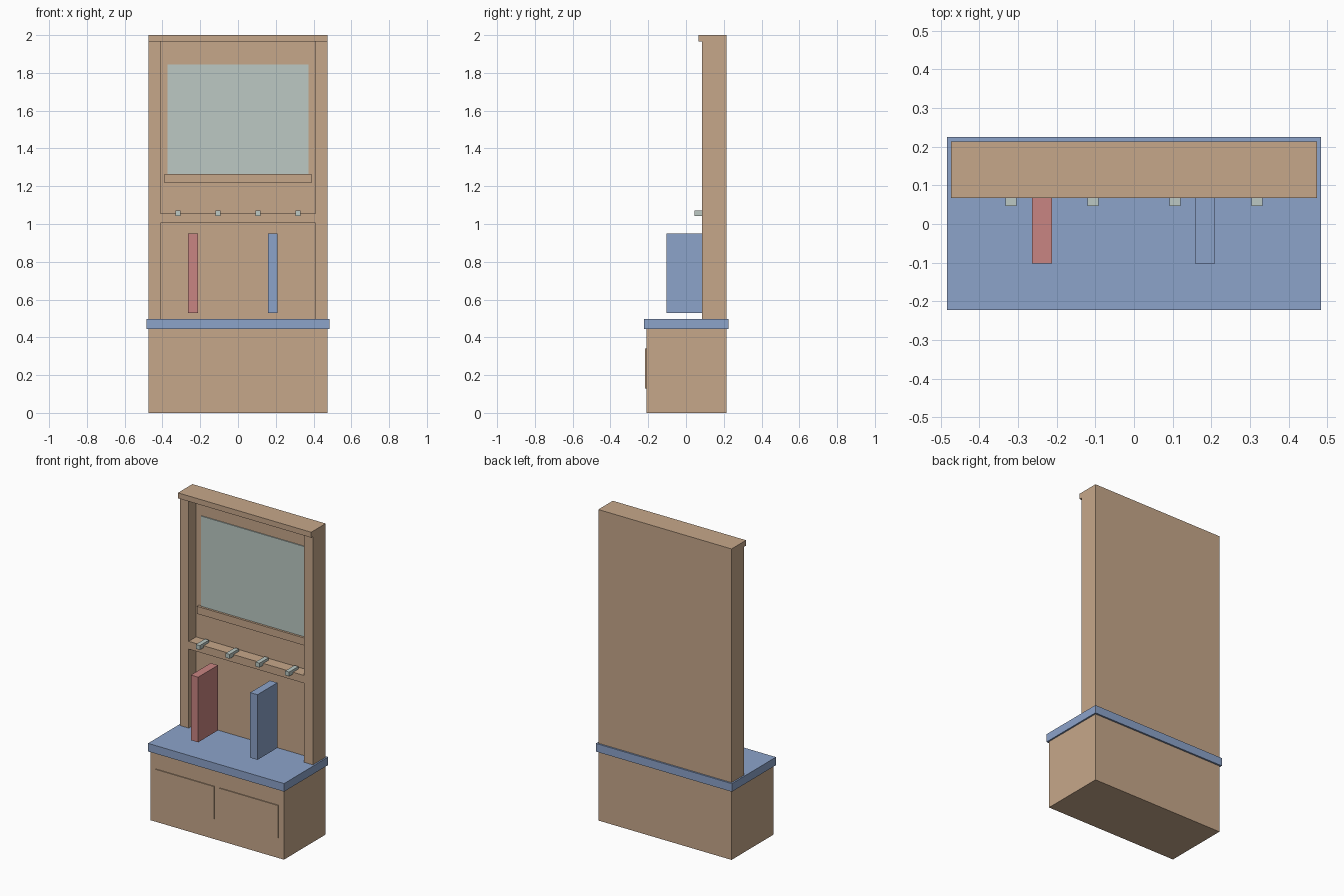
import bpy
import bmesh

if "Cube" in bpy.data.objects:
    bpy.data.objects.remove(bpy.data.objects["Cube"])


def material(name, r, g, b):
    def linear(v):
        v /= 255
        return v / 12.92 if v <= 0.04045 else ((v + 0.055) / 1.055) ** 2.4
    mat = bpy.data.materials.new(name)
    mat.diffuse_color = (linear(r), linear(g), linear(b), 1)
    mat.use_nodes = True
    mat.node_tree.nodes["Principled BSDF"].inputs["Base Color"].default_value = mat.diffuse_color
    return mat


wood = material("wood", 198, 167, 138)
blue = material("blue", 140, 163, 202)
red = material("red", 201, 133, 130)
glass = material("pale_glass", 188, 201, 196)


def box(name, x, y, z, mat):
    """Box from (min, max) ranges on each axis."""
    bm = bmesh.new()
    bmesh.ops.create_cube(bm, size=1)
    for v in bm.verts:
        v.co = [r[0] if c < 0 else r[1] for c, r in zip(v.co, (x, y, z))]
    mesh = bpy.data.meshes.new(name)
    bm.to_mesh(mesh)
    bm.free()
    mesh.materials.append(mat)
    obj = bpy.data.objects.new(name, mesh)
    bpy.context.collection.objects.link(obj)
    return obj


BACK, FRONT, PANEL = 0.214, 0.085, 0.16   # key depths along y

# Bench chest with its seat cushion
box("bench_chest", (-0.474, 0.474), (-0.21, BACK), (0, 0.446), wood)
box("seat", (-0.484, 0.484), (-0.223, 0.225), (0.445, 0.497), blue)

# Raised chest panels and side posts, one per side
for side, s in (("left", -1), ("right", 1)):
    box(side + "_chest_panel", sorted((s * 0.02, s * 0.437)),
        (-0.216, -0.21), (0.13, 0.34), wood)
    box(side + "_post", sorted((s * 0.41, s * 0.474)),
        (FRONT, BACK), (0.497, 1.965), wood)

# Back board, hook rail and top cap
box("back_board", (-0.41, 0.41), (PANEL, BACK), (0.497, 1.965), wood)
box("hook_rail", (-0.41, 0.41), (FRONT, PANEL), (1.005, 1.055), wood)
box("top_cap", (-0.474, 0.474), (0.067, BACK), (1.965, 2.0), wood)

# Mirror with the ledge below it
box("mirror", (-0.372, 0.372), (PANEL - 0.006, PANEL), (1.265, 1.845), glass)
box("mirror_ledge", (-0.39, 0.39), (PANEL - 0.02, PANEL), (1.217, 1.265), wood)

# Row of four coat hooks
for i in range(4):
    x = -0.318 + i * 0.212
    box(f"hook_{i + 1}", (x - 0.014, x + 0.014), (0.046, 0.14), (1.043, 1.071), glass)

# Hanging slabs
box("red_slab", (-0.264, -0.212), (-0.102, 0.1), (0.53, 0.949), red)
box("blue_slab", (0.158, 0.21), (-0.102, 0.1), (0.53, 0.949), blue)
